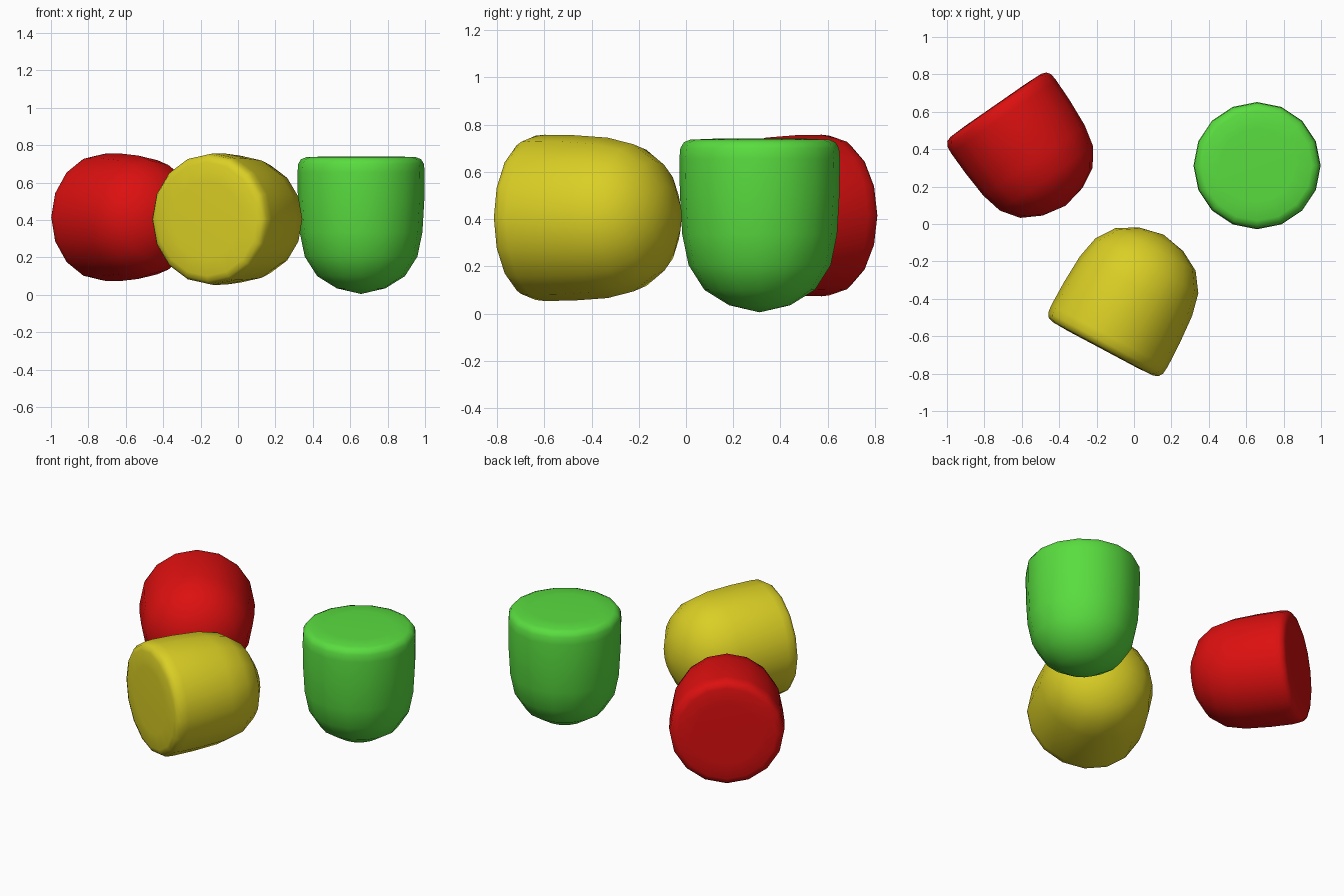
import bpy, bmesh, math
from mathutils import Vector, Matrix

if "Cube" in bpy.data.objects:
    bpy.data.objects.remove(bpy.data.objects["Cube"])

# Gumdrop profile: (radius, height), rounded tip at 0, flat base at the far end
PROFILE = [(0.13, 0.03), (0.235, 0.095), (0.302, 0.2), (0.329, 0.33),
           (0.339, 0.5), (0.341, 0.65), (0.337, 0.695), (0.322, 0.72),
           (0.295, 0.731), (0.2, 0.735)]
HEIGHT = 0.735
SIDES = 16


def material(name, rgb):
    mat = bpy.data.materials.new(name)
    mat.diffuse_color = (*rgb, 1.0)
    mat.use_nodes = True
    mat.node_tree.nodes["Principled BSDF"].inputs["Base Color"].default_value = mat.diffuse_color
    return mat


def gumdrop(name, mat, base, direction, length, radius):
    """Lathe a gumdrop whose flat base is centred on base and faces direction."""
    bm = bmesh.new()
    rs, hs = radius / 0.341, length / HEIGHT
    rings = []
    for r, h in PROFILE:
        rings.append([bm.verts.new((r * rs * math.cos(2 * math.pi * i / SIDES),
                                    r * rs * math.sin(2 * math.pi * i / SIDES),
                                    h * hs - length)) for i in range(SIDES)])
    tip = bm.verts.new((0, 0, -length))
    for i in range(SIDES):
        j = (i + 1) % SIDES
        bm.faces.new((tip, rings[0][j], rings[0][i]))
        for a, b in zip(rings, rings[1:]):
            bm.faces.new((a[i], a[j], b[j], b[i]))
    bm.faces.new(rings[-1])
    bmesh.ops.recalc_face_normals(bm, faces=bm.faces[:])
    for f in bm.faces:
        f.smooth = True
    mesh = bpy.data.meshes.new(name)
    bm.to_mesh(mesh)
    bm.free()
    mesh.materials.append(mat)
    obj = bpy.data.objects.new(name, mesh)
    bpy.context.collection.objects.link(obj)

    # Axes: local z follows the base direction, one local axis stays level
    z = Vector(direction).normalized()
    x = Vector((1, 0, 0)) if abs(z.z) > 0.9 else Vector((0, 0, 1)).cross(z).normalized()
    y = z.cross(x)
    obj.matrix_world = Matrix.Translation(base) @ Matrix((x, y, z)).transposed().to_4x4()
    return obj


# Upside-down green drop, and two drops lying on their sides
gumdrop("green_gumdrop", material("green", (0.1, 0.72, 0.05)),
        (0.658, 0.312, 0.74), (0, 0, 1), 0.735, 0.34)
gumdrop("red_gumdrop", material("red", (0.72, 0.005, 0.005)),
        (-0.741, 0.637, 0.415), (-0.57, 0.82, 0), 0.657, 0.342)
gumdrop("yellow_gumdrop", material("yellow", (0.7, 0.62, 0.018)),
        (-0.169, -0.67, 0.405), (-0.47, -0.883, 0), 0.695, 0.352)
